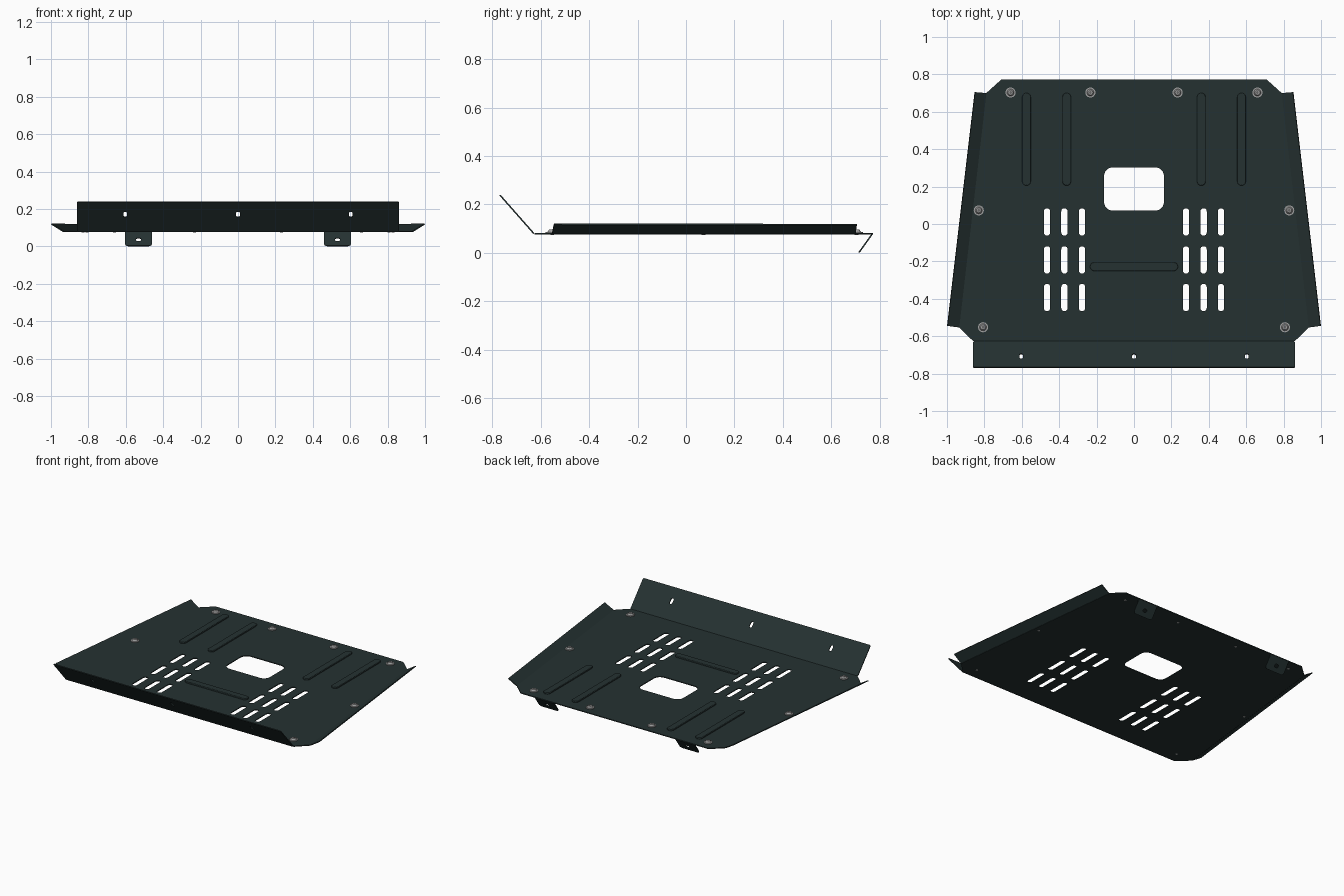
import bpy, bmesh
from math import sin, cos, pi
from mathutils import Matrix, Vector

cube = bpy.data.objects.get("Cube")
if cube:
    bpy.data.objects.remove(cube, do_unlink=True)

T = 0.006      # sheet thickness
Z = 0.08       # height of the flat pan


def material(name, color):
    m = bpy.data.materials.new(name)
    m.use_nodes = True
    m.diffuse_color = (*color, 1)
    m.node_tree.nodes["Principled BSDF"].inputs["Base Color"].default_value = (*color, 1)
    return m


paint = material("dark green grey paint", (0.018, 0.031, 0.031))
steel = material("zinc steel", (0.36, 0.36, 0.36))
socket_grey = material("socket grey", (0.14, 0.14, 0.14))


def rounded(cx, cy, w, h, r, n=6):
    """Outline of a rounded rectangle."""
    pts = []
    for i, (sx, sy) in enumerate([(1, 1), (-1, 1), (-1, -1), (1, -1)]):
        for k in range(n + 1):
            a = (i + k / n) * pi / 2
            pts.append((cx + sx * (w / 2 - r) + r * cos(a),
                        cy + sy * (h / 2 - r) + r * sin(a)))
    return pts


def slot(cx, cy, w, h):
    return rounded(cx, cy, w, h, min(w, h) / 2 - 0.0005)


def sheet(name, loops, origin=(0, 0, Z), u=(1, 0, 0), v=(0, 1, 0), thick=T, bevel=0):
    """Flat sheet: first loop is the outline, the others are holes."""
    cu = bpy.data.curves.new(name, "CURVE")
    cu.dimensions = "2D"
    cu.fill_mode = "BOTH"
    cu.extrude = thick / 2 - bevel
    cu.bevel_depth = bevel
    cu.bevel_resolution = 2
    cu.offset = -bevel
    for pts in loops:
        s = cu.splines.new("POLY")
        s.points.add(len(pts) - 1)
        for p, (x, y) in zip(s.points, pts):
            p.co = (x, y, 0, 1)
        s.use_cyclic_u = True
    tmp = bpy.data.objects.new(name + "_profile", cu)
    bpy.context.collection.objects.link(tmp)
    dg = bpy.context.evaluated_depsgraph_get()
    me = bpy.data.meshes.new_from_object(tmp.evaluated_get(dg))
    bpy.data.objects.remove(tmp, do_unlink=True)
    me.name = name
    u, v = Vector(u).normalized(), Vector(v).normalized()
    basis = Matrix((u, v, u.cross(v))).transposed().to_4x4()
    me.transform(Matrix.Translation(origin) @ basis)
    me.materials.clear()
    me.materials.append(paint)
    for p in me.polygons:
        p.use_smooth = False
    ob = bpy.data.objects.new(name, me)
    bpy.context.collection.objects.link(ob)
    return ob


# Flat pan with access opening and drain slots
half = [(0.86, -0.626), (0.935, -0.553), (0.79, 0.70), (0.71, 0.772)]
outline = half + [(-x, y) for x, y in reversed(half)]
holes = [rounded(0, 0.187, 0.32, 0.23, 0.045)]
for side in (-1, 1):
    for x in (0.278, 0.372, 0.465):
        for y in (0.011, -0.192, -0.393):
            holes.append(slot(side * x, y, 0.034, 0.146))
sheet("pan", [outline] + holes)

# Front flange, bent up and forward
bend, top = Vector((0, -0.628, Z)), Vector((0, -0.768, 0.239))
rise = top - bend
sheet("front_flange",
      [rounded(0, rise.length / 2, 1.72, rise.length, 0.008, 3)] +
      [slot(x, 0.122, 0.02, 0.04) for x in (-0.603, 0, 0.603)],
      origin=bend, v=rise)

# Side flanges, bent up along the tapered edges
for side, word in ((1, "left"), (-1, "right")):
    a = Vector((side * 0.935, -0.553, Z))
    b = Vector((side * 0.79, 0.70, Z))
    c = Vector((side * 0.85, 0.705, 0.119))
    d = Vector((side * 0.998, -0.545, 0.119))
    u = (b - a).normalized()
    v = (d - a) - u * (d - a).dot(u)
    v.normalize()
    sheet(word + "_side_flange",
          [[((p - a).dot(u), (p - a).dot(v)) for p in (a, b, c, d)]],
          origin=a, u=u, v=v)

# Rear mounting tabs, folded down and forward
fold, tip = Vector((0, 0.77, Z)), Vector((0, 0.714, 0.002))
drop = tip - fold
for side, word in ((1, "left"), (-1, "right")):
    n = drop.length
    tab = [p for p in rounded(0, n / 2, 0.145, n, 0.018) if p[1] > n / 2]
    tab += [(-0.0725, 0), (0.0725, 0)]
    sheet(word + "_rear_tab", [tab, slot(0, 0.056, 0.028, 0.022)],
          origin=fold + Vector((side * 0.532, 0, 0)), v=drop)

# Raised stiffening beads
beads = [(x, 0.453, 0.046, 0.495) for x in (-0.575, -0.36, 0.36, 0.575)]
beads.append((0, -0.228, 0.47, 0.046))
for i, b in enumerate(beads):
    sheet("stiffening_bead_%d" % (i + 1), [slot(*b)], origin=(0, 0, Z + 0.005),
          thick=0.016, bevel=0.004)


# Bolts: washer, button head with socket, shank through the pan
def cylinder(bm, r1, r2, z0, z1, seg, mat):
    res = bmesh.ops.create_cone(bm, cap_ends=True, segments=seg, radius1=r1, radius2=r2,
                                depth=z1 - z0,
                                matrix=Matrix.Translation((0, 0, (z0 + z1) / 2)))
    for f in {f for v in res["verts"] for f in v.link_faces}:
        f.material_index = mat


bm = bmesh.new()
cylinder(bm, 0.027, 0.027, 0.002, 0.007, 24, 0)
cylinder(bm, 0.019, 0.013, 0.007, 0.017, 20, 0)
cylinder(bm, 0.008, 0.008, 0.016, 0.0175, 6, 1)
cylinder(bm, 0.008, 0.008, -0.005, 0.004, 12, 0)
bolt = bpy.data.meshes.new("bolt")
bm.to_mesh(bolt)
bm.free()
bolt.materials.append(steel)
bolt.materials.append(socket_grey)
places = [(0.66, 0.703), (0.233, 0.703), (0.83, 0.073), (0.807, -0.552)]
for i, (x, y) in enumerate(places):
    for side, word in ((1, "left"), (-1, "right")):
        ob = bpy.data.objects.new("%s_bolt_%d" % (word, i + 1), bolt)
        ob.location = (side * x, y, Z)
        bpy.context.collection.objects.link(ob)
